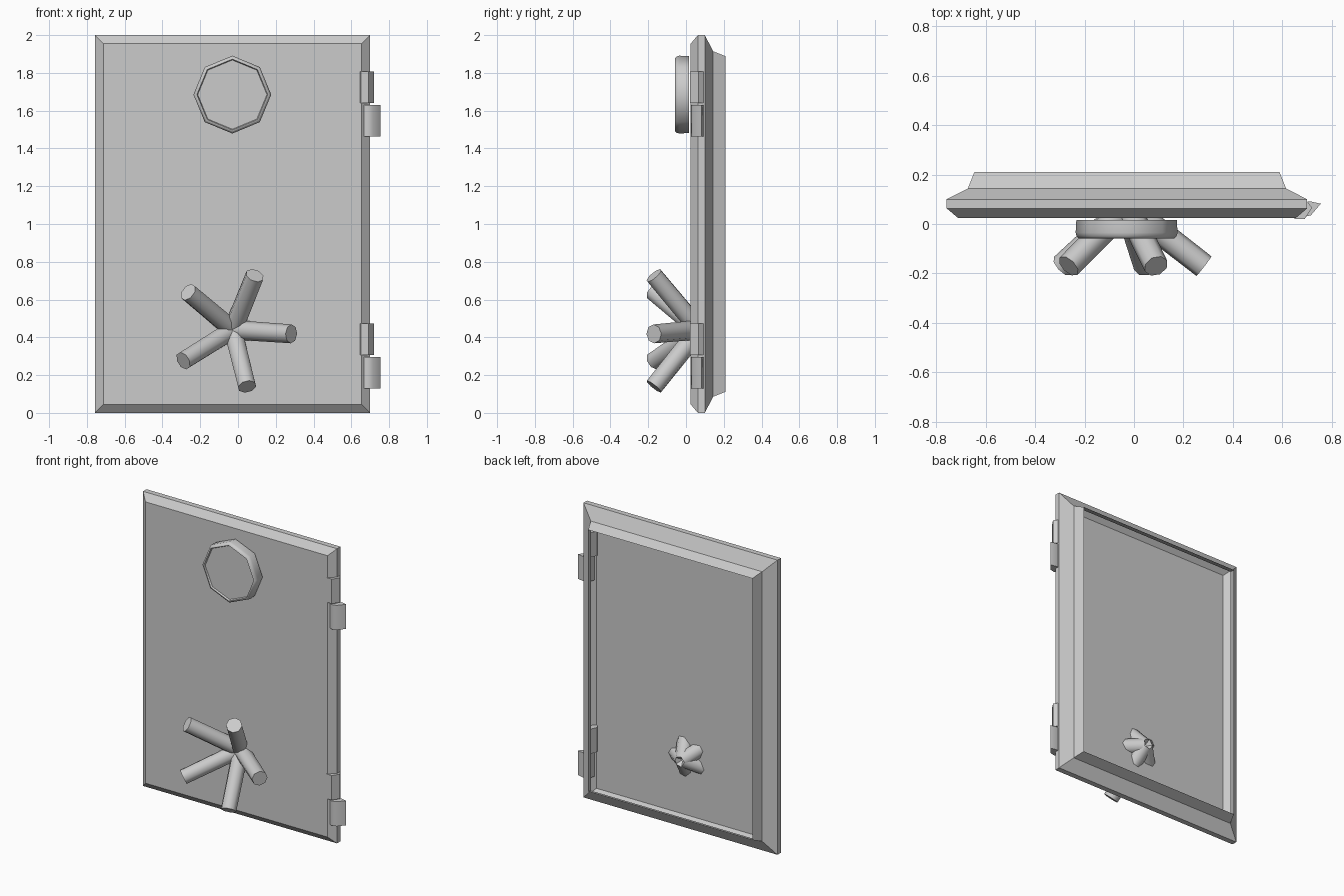
import bpy, bmesh, math
from mathutils import Vector

if "Cube" in bpy.data.objects:
    bpy.data.objects.remove(bpy.data.objects["Cube"])


def make_object(name, bm, smooth=False):
    bmesh.ops.recalc_face_normals(bm, faces=bm.faces)
    mesh = bpy.data.meshes.new(name)
    bm.to_mesh(mesh)
    bm.free()
    ob = bpy.data.objects.new(name, mesh)
    bpy.context.collection.objects.link(ob)
    if smooth:
        bpy.ops.object.select_all(action='DESELECT')
        bpy.context.view_layer.objects.active = ob
        ob.select_set(True)
        bpy.ops.object.shade_smooth_by_angle(angle=math.radians(50))
    return ob


def loft(name, rings, cap_start=True, cap_end=True, smooth=False):
    """Skin successive closed rings of points."""
    bm = bmesh.new()
    loops = [[bm.verts.new(p) for p in ring] for ring in rings]
    for a, b in zip(loops, loops[1:]):
        n = len(a)
        for i in range(n):
            j = (i + 1) % n
            bm.faces.new((a[i], a[j], b[j], b[i]))
    if cap_start:
        bm.faces.new(loops[0])
    if cap_end:
        bm.faces.new(loops[-1])
    return make_object(name, bm, smooth)


# Door: stepped rectangular shell, open at the back
def door_ring(y, inset):
    x0, x1, z0, z1 = -0.757 + inset, 0.70 - inset, inset, 2 - inset
    return [(x0, y, z0), (x1, y, z0), (x1, y, z1), (x0, y, z1)]


steps = [(0.025, 0.045), (0.063, 0), (0.10, 0), (0.143, 0.085), (0.21, 0.112)]
loft("door_panel", [door_ring(y, i) for y, i in steps], cap_end=False)


# Dial: eight-sided disc with a softened rim and shallow recess
def dial_ring(y, r):
    return [(-0.03 + r * math.cos(k * math.pi / 4), y,
             1.685 + r * math.sin(k * math.pi / 4)) for k in range(8)]


dial = [(0.017, 0.203), (-0.035, 0.206), (-0.05, 0.202), (-0.058, 0.193),
        (-0.058, 0.188), (-0.047, 0.183)]
loft("dial", [dial_ring(y, r) for y, r in dial], smooth=True)

# Handle: five raked spokes meeting behind the panel
hub = Vector((-0.027, 0.07, 0.44))
for k in range(5):
    a = math.radians(68 + 72 * k)
    tip = Vector((hub.x + 0.31 * math.cos(a), -0.17, hub.z + 0.31 * math.sin(a)))
    axis = tip - hub
    bm = bmesh.new()
    bmesh.ops.create_cone(bm, cap_ends=True, segments=8, radius1=0.052,
                          radius2=0.05, depth=axis.length)
    m = axis.to_track_quat('Z', 'Y').to_matrix().to_4x4()
    m.translation = (hub + tip) / 2
    bmesh.ops.transform(bm, matrix=m, verts=bm.verts)
    make_object(f"handle_spoke_{k + 1}", bm, True)

# Hinges: fixed and moving knuckles, extruded from teardrop outlines
upper_profile = [(0.632, 0.05), (0.65, 0.02), (0.69, 0.02),
                 (0.72, 0.065), (0.70, 0.092), (0.65, 0.092)]
lower_profile = [(0.66, 0.04), (0.68, 0.027), (0.715, 0.035),
                 (0.755, 0.082), (0.71, 0.092), (0.67, 0.08)]
for label, z in (("upper", 1.635), ("lower", 0.302)):
    for part, prof, z0, z1 in (("top", upper_profile, 0.005, 0.172),
                               ("bottom", lower_profile, -0.172, -0.005)):
        loft(f"{label}_hinge_{part}_knuckle",
             [[(x, y, z + h) for x, y in prof] for h in (z0, z1)], smooth=True)
